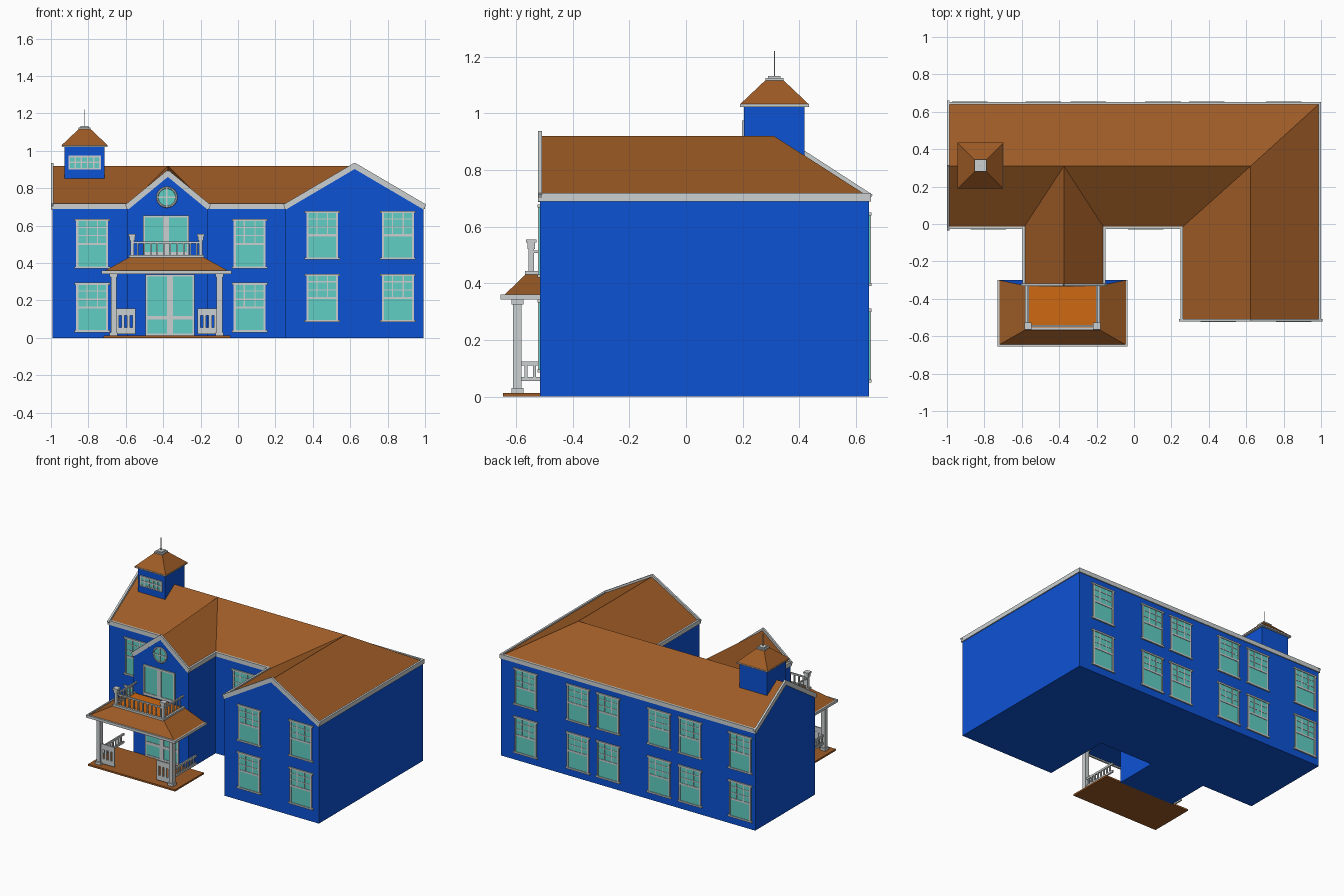
import bpy, bmesh, math
from mathutils import Vector as V

if "Cube" in bpy.data.objects:
    bpy.data.objects.remove(bpy.data.objects["Cube"])


def mat(name, r, g, b):
    m = bpy.data.materials.new(name)
    m.diffuse_color = (r, g, b, 1)
    m.use_nodes = True
    m.node_tree.nodes["Principled BSDF"].inputs["Base Color"].default_value = m.diffuse_color
    return m


BLUE = mat("wall_blue", 0.004, 0.085, 0.66)
BROWN = mat("roof_brown", 0.34, 0.105, 0.019)
ORANGE = mat("deck_orange", 0.62, 0.14, 0.006)
TEAL = mat("glass_teal", 0.115, 0.62, 0.55)
WHITE = mat("trim_grey", 0.6, 0.63, 0.63)


def finish(name, bm, *mats):
    bmesh.ops.recalc_face_normals(bm, faces=bm.faces)
    me = bpy.data.meshes.new(name)
    bm.to_mesh(me)
    bm.free()
    for m in mats:
        me.materials.append(m)
    ob = bpy.data.objects.new(name, me)
    bpy.context.collection.objects.link(ob)
    return ob


def hexa(bm, lo, hi):
    """Solid between two four-point loops."""
    a = [bm.verts.new(p) for p in lo]
    b = [bm.verts.new(p) for p in hi]
    bm.faces.new(a)
    bm.faces.new(b)
    for i in range(4):
        j = (i + 1) % 4
        bm.faces.new((a[i], a[j], b[j], b[i]))


def rect(x0, x1, y0, y1, z):
    return [(x0, y0, z), (x1, y0, z), (x1, y1, z), (x0, y1, z)]


def boxes(name, m, items):
    bm = bmesh.new()
    for x0, x1, y0, y1, z0, z1 in items:
        hexa(bm, rect(x0, x1, y0, y1, z0), rect(x0, x1, y0, y1, z1))
    return finish(name, bm, m)


def beams(name, m, lines, w, h):
    bm = bmesh.new()
    for p, q in lines:
        p, q = V(p), V(q)
        d = (q - p).normalized()
        s = d.cross(V((0, 0, 1))).normalized()
        u = s.cross(d) * h / 2
        s, e = s * w / 2, d * w / 2
        hexa(bm, [p - e + s + u, p - e - s + u, p - e - s - u, p - e + s - u],
             [q + e + s + u, q + e - s + u, q + e - s - u, q + e + s - u])
    return finish(name, bm, m)


def frustum(name, r0, z0, r1, z1, *mats):
    bm = bmesh.new()
    hexa(bm, rect(*r0, z0), rect(*r1, z1))
    return finish(name, bm, *mats)


# --- building: walls, gables and roof as one closed shell ---
X, E, R = 0.993, 0.705, 0.92
foot = [(-X, -.02), (-.59, -.02), (-.59, -.325), (-.16, -.325), (-.16, -.02),
        (.255, -.02), (.255, -.515), (X, -.515), (X, .645), (-X, .645)]
peaks = {2: (-.375, -.325, .88), 6: (.624, -.515, R), 9: (-X, .31, R)}
bm = bmesh.new()
lo = [bm.verts.new((x, y, 0)) for x, y in foot]
hi = [bm.verts.new((x, y, E)) for x, y in foot]
pk = {i: bm.verts.new(p) for i, p in peaks.items()}
B, C = bm.verts.new((.624, .31, R)), bm.verts.new((-.375, .31, R))
bm.faces.new(lo)
for i in range(10):
    j = (i + 1) % 10
    bm.faces.new([lo[i], lo[j], hi[j]] + ([pk[i]] if i in pk else []) + [hi[i]])
for f in ((hi[9], hi[8], B, C, pk[9]), (hi[8], hi[7], pk[6], B),
          (hi[6], hi[5], B, pk[6]), (pk[9], hi[0], hi[1], C),
          (C, hi[4], hi[5], B), (hi[1], hi[2], pk[2], C),
          (hi[4], hi[3], pk[2], C)):
    bm.faces.new(f)
bmesh.ops.recalc_face_normals(bm, faces=bm.faces)
for f in bm.faces:
    f.material_index = 1 if f.normal.z > 0.1 else 0
finish("building_shell", bm, BLUE, BROWN)

# eave and gable trim
lines = []
for i in range(10):
    a, b = (*foot[i], .703), (*foot[(i + 1) % 10], .703)
    if i in peaks:
        p = V(peaks[i])
        lines += [(a, p), (p, b)]
    else:
        lines.append((a, b))
beams("roof_trim", WHITE, lines, .014, .03)


# --- windows ---
def window(name, x0, x1, z0, z1, y, s):
    def plate(a, b, c, d, t):
        return (a, b, min(y, y + s * t), max(y, y + s * t), c, d)
    boxes(name + "_glass", TEAL, [plate(x0, x1, z0, z1, .004)])
    w, zm, f = x1 - x0, (z0 + z1) / 2, .011
    parts = [plate(x0, x0 + f, z0, z1, .008), plate(x1 - f, x1, z0, z1, .008),
             plate(x0 - .01, x1 + .01, z0, z0 + f, .0095),
             plate(x0 - .01, x1 + .01, z1 - f, z1, .0095),
             plate(x0, x1, zm - .006, zm + .006, .007)]
    for k in (1, 2):
        xm = x0 + w * k / 3
        zk = zm + (z1 - zm) * k / 3
        parts += [plate(xm - .003, xm + .003, zm, z1, .006),
                  plate(x0, x1, zk - .003, zk + .003, .006)]
    boxes(name + "_frame", WHITE, parts)


for x in (-.78, .062):
    for z in (.03, .37):
        window("front_window", x - .085, x + .085, z, z + .265, -.02, -1)
for x in (.45, .855):
    for z in (.085, .42):
        window("wing_window", x - .085, x + .085, z, z + .258, -.515, -1)
for x in (-.877, -.485, -.245, .155, .39, .8):
    for z in (.05, .39):
        window("back_window", x - .085, x + .085, z, z + .26, .645, 1)


# --- double door and balcony door ---
def double_door(name, x0, x1, z0, z1, zbar):
    y, c = -.325, (x0 + x1) / 2
    boxes(name + "_glass", TEAL, [(x0, x1, y - .004, y, z0, z1)])
    boxes(name + "_frame", WHITE, [
        (x0, x0 + .012, y - .009, y, z0, z1), (x1 - .012, x1, y - .009, y, z0, z1),
        (x0, x1, y - .009, y, z1 - .012, z1), (c - .016, c + .016, y - .009, y, z0, z1),
        (x0, x1, y - .008, y, zbar - .01, zbar + .01), (x0, x1, y - .008, y, z0, z0 + .012)])


double_door("front_door", -.495, -.232, .012, .34, .108)
double_door("balcony_door", -.508, -.262, .44, .655, .45)

# round gable window
cx, cz, y = -.38, .752, -.325
bm = bmesh.new()
bmesh.ops.create_circle(bm, cap_ends=True, segments=24, radius=.05)
ob = finish("round_glass", bm, TEAL)
ob.location, ob.rotation_euler = (cx, y - .004, cz), (math.pi / 2, 0, 0)
bpy.ops.mesh.primitive_torus_add(major_radius=.051, minor_radius=.006, major_segments=24,
                                 minor_segments=6, location=(cx, y - .003, cz),
                                 rotation=(math.pi / 2, 0, 0))
bpy.context.object.name = "round_frame"
bpy.context.object.data.materials.append(WHITE)
boxes("round_bars", WHITE, [(cx - .004, cx + .004, y - .007, y, cz - .05, cz + .05),
                            (cx - .05, cx + .05, y - .007, y, cz - .004, cz + .004)])

# --- porch ---
PX = -.382
boxes("porch_floor", BROWN, [(-.72, -.04, -.645, -.325, 0, .012)])
roof = frustum("porch_roof", (-.725, -.04, -.648, -.30), .352, (-.58, -.185, -.565, -.33), .432,
               BROWN, BLUE)
for p in roof.data.polygons:
    p.material_index = 1 if p.normal.y > .5 or p.normal.z < -.5 else 0
boxes("porch_fascia", WHITE, [(-.73, -.034, -.655, -.643, .343, .361),
                              (-.73, -.72, -.65, -.30, .343, .361),
                              (-.044, -.034, -.65, -.30, .343, .361)])
posts, rails = [], []
for s in (-1, 1):
    def span(a, b):  # mirrored x range about the porch centre
        return tuple(sorted((PX + s * a, PX + s * b)))
    posts += [(*span(.268, .298), -.61, -.58, .012, .35),
              (*span(.262, .304), -.616, -.574, .325, .35),
              (*span(.262, .304), -.616, -.574, .012, .03)]
    # front panel
    rails += [(*span(.165, .27), -.6, -.59, .12, .158), (*span(.165, .27), -.6, -.59, .02, .055)]
    rails += [(*span(.165 + k * .03, .182 + k * .03), -.6, -.59, .05, .125) for k in range(4)]
    # side panel
    rails += [(*span(.278, .288), -.58, -.325, z, z + .014) for z in (.055, .11)]
    rails += [(*span(.279, .287), -.57 + k * .03, -.56 + k * .03, .06, .115) for k in range(8)]
boxes("porch_posts", WHITE, posts)
boxes("porch_railing", WHITE, rails)

# --- balcony on the porch roof ---
boxes("balcony_deck", ORANGE, [(-.575, -.19, -.56, -.335, .425, .437)])
boxes("balcony_kerb", WHITE, [(-.582, -.183, -.568, -.553, .425, .443),
                              (-.582, -.568, -.56, -.33, .425, .443),
                              (-.197, -.183, -.56, -.33, .425, .443)])
bal = [(-.57, -.195, -.551, -.541, .506, .516)]
bal += [(-.54 + k * .035, -.532 + k * .035, -.55, -.542, .44, .508) for k in range(10)]
for x in (-.566, -.199):
    bal += [(x - .009, x + .009, -.555, -.537, .44, .525),
            (x - .014, x + .014, -.56, -.532, .52, .545),
            (x - .019, x + .019, -.565, -.527, .543, .555),
            (x - .005, x + .005, -.545, -.325, .506, .516)]
    bal += [(x - .004, x + .004, -.51 + k * .035, -.502 + k * .035, .44, .508) for k in range(5)]
boxes("balcony_railing", WHITE, bal)

# --- cupola ---
TX, TY = -.82, .312


def sq(r):
    return (TX - r, TX + r, TY - r, TY + r)


boxes("cupola_body", BLUE, [(*sq(.107), .8, 1.026)])
boxes("cupola_eave", WHITE, [(*sq(.122), 1.022, 1.032)])
frustum("cupola_roof", sq(.123), 1.03, sq(.03), 1.118, BROWN)
boxes("cupola_cap", WHITE, [(*sq(.032), 1.112, 1.124), (*sq(.022), 1.124, 1.132)])
boxes("cupola_spire", WHITE, [(*sq(.002), 1.13, 1.22)])
yf = TY - .107
boxes("cupola_glass", TEAL, [(-.905, -.735, yf - .004, yf, .905, .97)])
boxes("cupola_frame", WHITE,
      [(-.907, -.733, yf - .008, yf, z, z + .009) for z in (.9, .934, .965)] +
      [(x, x + .009, yf - .008, yf, .9, .974) for x in (-.907, -.875, -.842, -.808, -.775, -.742)])
